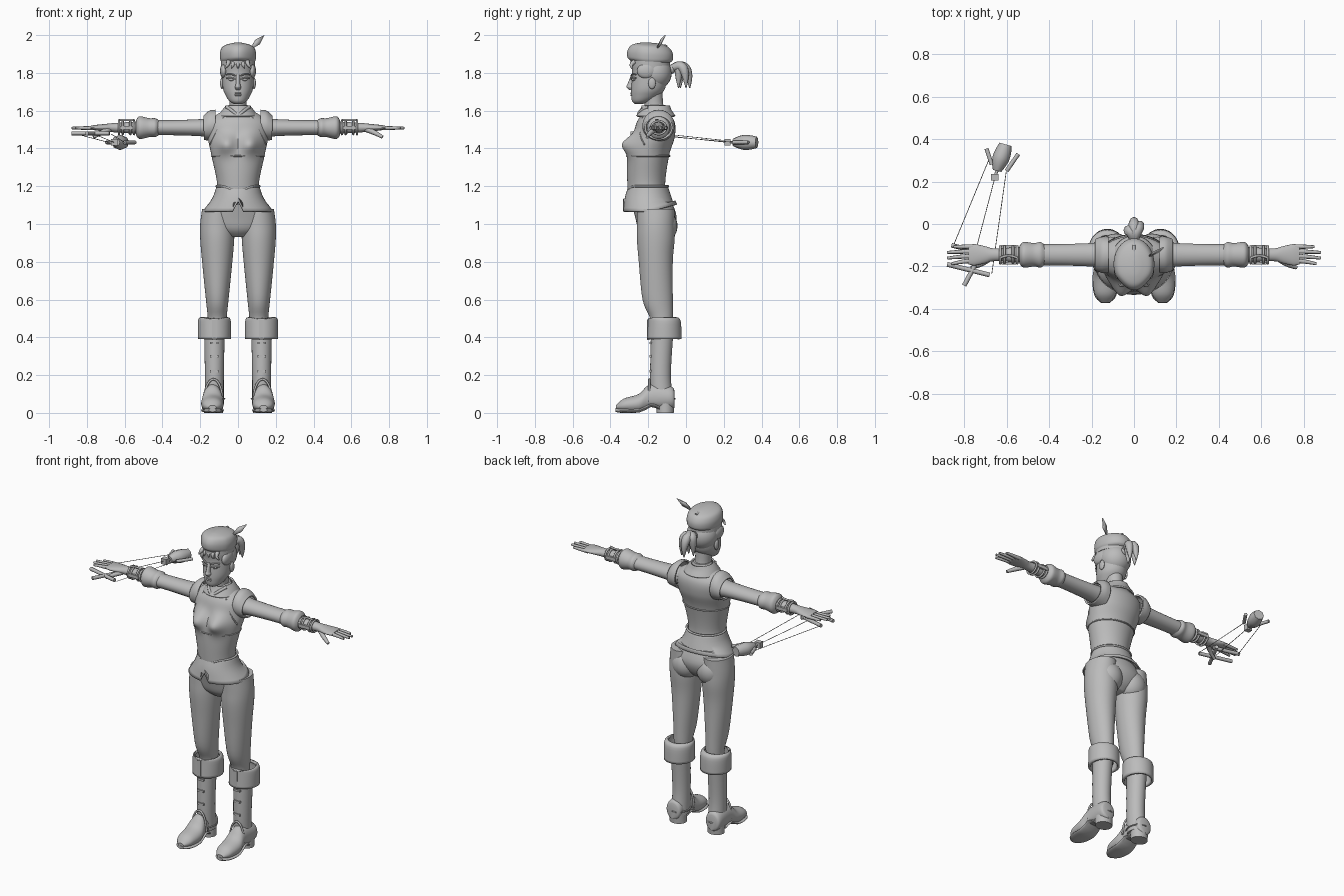
import bpy
import bmesh
from math import sin, cos, pi, exp, radians
from mathutils import Vector, Matrix

cube = bpy.data.objects.get("Cube")
if cube:
    bpy.data.objects.remove(cube, do_unlink=True)

# One plain clay material for the whole figure
clay = bpy.data.materials.new("clay_grey")
clay.use_nodes = True
grey = (.5, .5, .5, 1)
clay.diffuse_color = grey
clay.node_tree.nodes["Principled BSDF"].inputs["Base Color"].default_value = grey

# Shared centre lines of the body parts
spine = (0, -.16)
waist = (0, -.2)
skull = (0, -.19)
arm_line = (-.145, 1.51)
leg_line = (.11, -.16)
boot_line = (.125, -.125)
foot_line = (.135, 0)
origin = (0, 0)


def place(name, data, mirror):
    """Link an object made of the given data, mirrored to the right side on request."""
    data.materials.append(clay)
    obj = bpy.data.objects.new(name, data)
    bpy.context.collection.objects.link(obj)
    if mirror:
        obj.modifiers.new("Mirror", "MIRROR")
    return obj


def finish(name, bm, mirror=False, thickness=0):
    """Turn a bmesh into a smooth object with sharp edges kept."""
    bmesh.ops.recalc_face_normals(bm, faces=bm.faces)
    mesh = bpy.data.meshes.new(name)
    bm.to_mesh(mesh)
    bm.free()
    mesh.shade_smooth()
    mesh.set_sharp_from_angle(angle=radians(40))
    obj = place(name, mesh, mirror)
    if thickness:
        solid = obj.modifiers.new("Thickness", "SOLIDIFY")
        solid.thickness = thickness
        solid.offset = 0


def spline(rows, steps):
    """Catmull-Rom interpolation through rows of section values."""
    rows = [Vector(row) for row in rows]
    padded = [rows[0]] + rows + [rows[-1]]
    result = []
    for before, start, end, after in zip(padded, rows, rows[1:], padded[3:]):
        for k in range(steps):
            t = k / steps
            enter, leave = (end - before) / 2, (after - start) / 2
            ease = t * t * (3 - 2 * t)
            result.append(start.lerp(end, ease) + enter * t * (1 - t) ** 2 - leave * t * t * (1 - t))
    return result + [rows[-1]]


def loft(name, axis, centre, rows, mirror=False, thickness=0, sides=40, steps=5, tweak=None):
    """Skin ellipses along an axis; rows hold position, both radii and an optional shift."""
    bm = bmesh.new()
    rings = []
    full_rows = [row if len(row) == 4 else (*row, 0) for row in rows]
    for position, wide, deep, shift in spline(full_rows, steps):
        ring = []
        for i in range(sides):
            angle = 2 * pi * i / sides - pi / 2
            u = centre[0] + wide * cos(angle)
            v = centre[1] + shift + deep * sin(angle)
            co = Vector({"x": (position, u, v), "y": (u, position, v), "z": (u, v, position)}[axis])
            if tweak:
                tweak(co)
            ring.append(bm.verts.new(co))
        rings.append(ring)
    for low, high in zip(rings, rings[1:]):
        for i in range(sides):
            bm.faces.new((low[i - 1], low[i], high[i], high[i - 1]))
    if not thickness:
        bm.faces.new(rings[0])
        bm.faces.new(rings[-1])
    finish(name, bm, mirror, thickness)


def ball(name, centre, radii, mirror=False):
    bm = bmesh.new()
    matrix = Matrix.Translation(centre) @ Matrix.Diagonal((*radii, 1))
    bmesh.ops.create_uvsphere(bm, u_segments=24, v_segments=16, radius=1, matrix=matrix)
    finish(name, bm, mirror)


def box(name, centre, size, mirror=False):
    bm = bmesh.new()
    matrix = Matrix.Translation(centre) @ Matrix.Diagonal((*size, 1))
    bmesh.ops.create_cube(bm, size=1, matrix=matrix)
    finish(name, bm, mirror)


def tube(name, points, radius, mirror=False, closed=False, taper=None):
    """Round tube along a smooth path; taper lists a radius factor per point."""
    curve = bpy.data.curves.new(name, "CURVE")
    curve.dimensions = "3D"
    curve.bevel_depth = radius
    curve.bevel_resolution = 2
    curve.resolution_u = 6
    curve.use_fill_caps = True
    path = curve.splines.new("NURBS")
    path.points.add(len(points) - 1)
    for i, point in enumerate(points):
        path.points[i].co = (*point, 1)
        path.points[i].radius = taper[i] if taper else 1
    path.order_u = min(3, len(points))
    path.use_endpoint_u = not closed
    path.use_cyclic_u = closed
    place(name, curve, mirror)


def hoop(name, axis, position, centre, wide, deep, thick, mirror=False, tweak=None):
    """Closed elliptical band across the given axis."""
    points = []
    for i in range(40):
        angle = 2 * pi * i / 40 - pi / 2
        u, v = centre[0] + wide * cos(angle), centre[1] + deep * sin(angle)
        co = Vector((position, u, v) if axis == "x" else (u, v, position))
        if tweak:
            tweak(co)
        points.append(co)
    tube(name, points, thick, mirror=mirror, closed=True)


def level(height, *points):
    """Lift flat points to one height."""
    return [(*point, height) for point in points]


# Torso with the bust shaped into the front
def bust(co):
    if co.y < spine[1]:
        across, up = (abs(co.x) - .065) / .05, (co.z - 1.425) / .05
        co.y -= .055 * exp(-across ** 2 - up ** 2)


def dip(co):
    if co.y < waist[1]:
        co.z -= max(0, .03 - abs(co.x) * .4)


loft("torso", "z", spine, [(1.1, .14, .11, -.03), (1.2, .11, .1, -.05), (1.36, .14, .11, -.04),
                           (1.46, .16, .11, -.01), (1.54, .16, .1), (1.6, .08, .06), (1.63, .05, .05)],
     sides=64, steps=8, tweak=bust)
hoop("underbust_seam", "z", 1.36, waist, .14, .115, .004)
hoop("waist_trim", "z", 1.2, waist, .115, .105, .006, tweak=dip)
tube("vest_seam", [(.06, -.21, 1.6), (.11, -.27, 1.5), (.15, -.22, 1.42)], .004, mirror=True)


# Flared jacket skirt, higher at the back and notched at the front
def hem(co):
    if co.z < 1.1:
        co.z += max(0, co.y - waist[1]) / 4
        if co.y < -.3 and abs(co.x) < .005:
            co.z += .055


loft("jacket_skirt", "z", waist, [(1.2, .11, .1), (1.14, .13, .12), (1.065, .18, .14, .01)],
     thickness=.008, steps=3, tweak=hem)

# Collar, neck and armhole caps
loft("collar", "z", spine, [(1.57, .1, .1), (1.6, .08, .08), (1.625, .06, .07)], thickness=.01)
tube("collar_point", [(.01, -.25, 1.58), (.03, -.25, 1.6), (.06, -.2, 1.62)], .009, mirror=True)
loft("neck", "z", spine, [(1.57, .055, .06), (1.63, .045, .05, -.01), (1.72, .05, .055, -.02)])
loft("armhole_cap", "x", arm_line, [(.12, .08, .08, .01), (.15, .08, .075, .01), (.18, .07, .06)],
     mirror=True, thickness=.01)

# Head and face
loft("head", "z", skull, [(1.635, .02, .02, -.06), (1.65, .045, .05, -.045), (1.68, .065, .075, -.025),
                          (1.72, .08, .09, -.01), (1.8, .085, .095), (1.86, .085, .1), (1.9, .06, .07)])
loft("nose", "z", (0, -.29), [(1.71, .01, .01), (1.725, .017, .025), (1.74, .012, .02), (1.79, .01, .01, .01)],
     sides=16)
ball("eye", (.033, -.275, 1.765), (.017, .013, .008), mirror=True)
for name, height, rise in (("eyelid", 1.767, .01), ("brow", 1.785, .012)):
    tube(name, [(.014, -.29, height), (.035, -.288, height + rise), (.06, -.265, height + rise / 2)], .004, mirror=True)
for name, height in (("upper_lip", 1.692), ("lower_lip", 1.682)):
    ball(name, (0, -.284, height), (.02, .011, .006))
ball("ear", (.085, -.18, 1.745), (.01, .02, .03), mirror=True)

# Swept-back hair and ponytail
ball("hair", (0, -.165, 1.8), (.09, .09, .09))
ball("temple_hair", (.075, -.21, 1.81), (.02, .05, .04), mirror=True)
for i in range(-2, 3):
    x = i * .025
    tube("fringe_lock", [(x, -.27, 1.86), (x, -.3, 1.845), (x * 1.4, -.285, 1.825)], .012, taper=(1, 1, .3))
ball("hair_tie", (0, -.075, 1.82), (.025, .02, .025))
for x, reach in ((-.03, -.03), (0, .02), (.03, 0), (.01, -.04)):
    tube("ponytail_lock", [(0, -.08, 1.82), (x / 2, -.03, 1.85), (x, reach, 1.8), (x, reach, 1.72)],
         .026, taper=(.7, 1, 1, .1))


# Soft cap, pointed and lower at the front, with band and feather
def tilt(co):
    co.z -= .06 * (co.y - skull[1])
    co.x *= 1 - max(0, -.24 - co.y) * 3


loft("cap_band", "z", skull, [(1.84, .09, .105), (1.87, .09, .105)], steps=1, tweak=tilt)
loft("cap_crown", "z", skull, [(1.86, .09, .105), (1.875, .095, .12), (1.91, .095, .12), (1.94, .08, .1),
                               (1.955, .04, .06), (1.96, .01, .02)], tweak=tilt)
tube("cap_crease", [(0, -.3, 1.9), (0, -.25, 1.965), (0, -.1, 1.94)], .008)
feather = bmesh.new()
quill, tip = Vector((.06, -.16, 1.92)), Vector((.14, -.11, 2))
bulge = Vector((.012, 0, -.012))
middle = quill.lerp(tip, .55)
feather.faces.new([feather.verts.new(p) for p in (quill, middle + bulge, tip, middle - bulge)])
finish("feather", feather, thickness=.006)

# Arms, folded sleeve cuffs and wrist bands
loft("sleeve", "x", arm_line, [(.12, .06, .055), (.2, .055, .045), (.35, .05, .04), (.5, .05, .04)], mirror=True)
loft("sleeve_cuff", "x", arm_line, [(.42, .045, .04), (.44, .06, .05), (.47, .055, .05), (.52, .06, .06),
                                    (.54, .04, .04)], mirror=True)
loft("forearm", "x", arm_line, [(.5, .04, .035), (.65, .03, .025), (.7, .04, .02), (.75, .05, .015),
                                (.78, .045, .01)], mirror=True)
for x in (.55, .57, .61, .63):
    hoop("wrist_band", "x", x, arm_line, .04, .035, .006, mirror=True)
for side in (-.04, 0, .04):
    box("wrist_buckle", (.59, arm_line[0] + side, arm_line[1]), (.07, .012, .02), mirror=True)
tube("wrist_lacing", level(1.55, (.55, -.16), (.59, -.14), (.63, -.16)), .006, mirror=True)

# Hands
for i, tip in enumerate((.85, .88, .88, .86)):
    y = -.107 - i * .022
    tube("finger", level(1.508, (.75, y), (.8, y), (tip, y - i * .005)), .011, mirror=True, taper=(1, 1, .6))
tube("thumb", [(.68, -.16, 1.5), (.715, -.19, 1.49), (.765, -.205, 1.46)], .015, mirror=True, taper=(1, 1, .6))

# Trousers
loft("hips", "z", spine, [(.93, .06, .05), (.97, .14, .09), (1.04, .17, .11), (1.14, .125, .105, -.03)])
loft("trouser_leg", "z", leg_line, [(.42, .05, .055, .03), (.5, .05, .06, .03), (.6, .06, .08, .01), (.8, .08, .09),
                                    (.92, .09, .1), (1, .09, .1), (1.08, .08, .1)], mirror=True)
ball("buttock", (.085, -.125, .99), (.085, .08, .09), mirror=True)

# Boots: shaft, turned cuff, foot, sole and heel
loft("boot_shaft", "z", boot_line, [(.05, .05, .06), (.2, .05, .055, -.01), (.45, .055, .06)], mirror=True)
loft("boot_cuff", "z", boot_line, [(.5, .07, .07), (.485, .08, .08, .01), (.39, .08, .085, .01)],
     mirror=True, thickness=.014)
box("cuff_tab", (.125, -.2, .44), (.025, .012, .11), mirror=True)


def arch(y):
    return .03 * exp(-((y + .18) / .04) ** 2)


def flatten(co):
    co.z = max(co.z, .018 + arch(co.y))


def lift(co):
    co.z += arch(co.y)


loft("boot_foot", "y", foot_line, [(-.06, .03, .04, .07), (-.08, .05, .06, .08), (-.19, .05, .07, .08),
                                   (-.25, .06, .05, .05), (-.33, .05, .035, .04), (-.37, .02, .01, .03)],
     mirror=True, tweak=flatten)
loft("boot_sole", "y", foot_line, [(-.14, .045, .012, .015), (-.27, .06, .012, .012), (-.34, .05, .012, .012),
                                   (-.372, .02, .01, .015)], mirror=True, tweak=lift)
loft("boot_heel", "z", (.13, -.11), [(0, .05, .045), (.06, .05, .05)], mirror=True, steps=1)
trim = [(.13 + .05 * cos(a), -.195, .06 + .12 * sin(a)) for a in (pi * k / 8 for k in range(9))]
tube("boot_arch_trim", trim, .006, mirror=True)
hoop("ankle_seam", "z", .075, boot_line, .054, .066, .004, mirror=True)
for height in (.37, .3, .22):
    box("boot_strap", (.125, -.187, height), (.045, .014, .012), mirror=True)

# Marionette control bars under the right hand
for start, end in (((-.88, -.19), (-.68, -.24)), ((-.8, -.29), (-.71, -.12)), ((-.86, -.1), (-.7, -.14))):
    tube("control_bar", level(1.48, start, end), .011)

# Strings and hanging puppet: wooden body, block head and stick arms
hang = 1.432
for start, end in (((-.85, -.1), (-.685, .3)), ((-.76, -.18), (-.655, .22)), ((-.67, -.235), (-.6, .26))):
    tube("string", level(1.475, start) + level(hang, end), .0017)
tube("puppet_body", level(hang, (-.645, .25), (-.635, .29), (-.615, .34), (-.605, .375)), .04, taper=(.5, 1, 1, .75))
tube("puppet_neck", level(hang, (-.66, .21), (-.64, .265)), .007)
box("puppet_head", (-.655, .22, hang), (.035, .03, .035))
for start, end in (((-.67, .28), (-.695, .355)), ((-.6, .25), (-.545, .33))):
    tube("puppet_arm", level(hang, start, end), .01)
